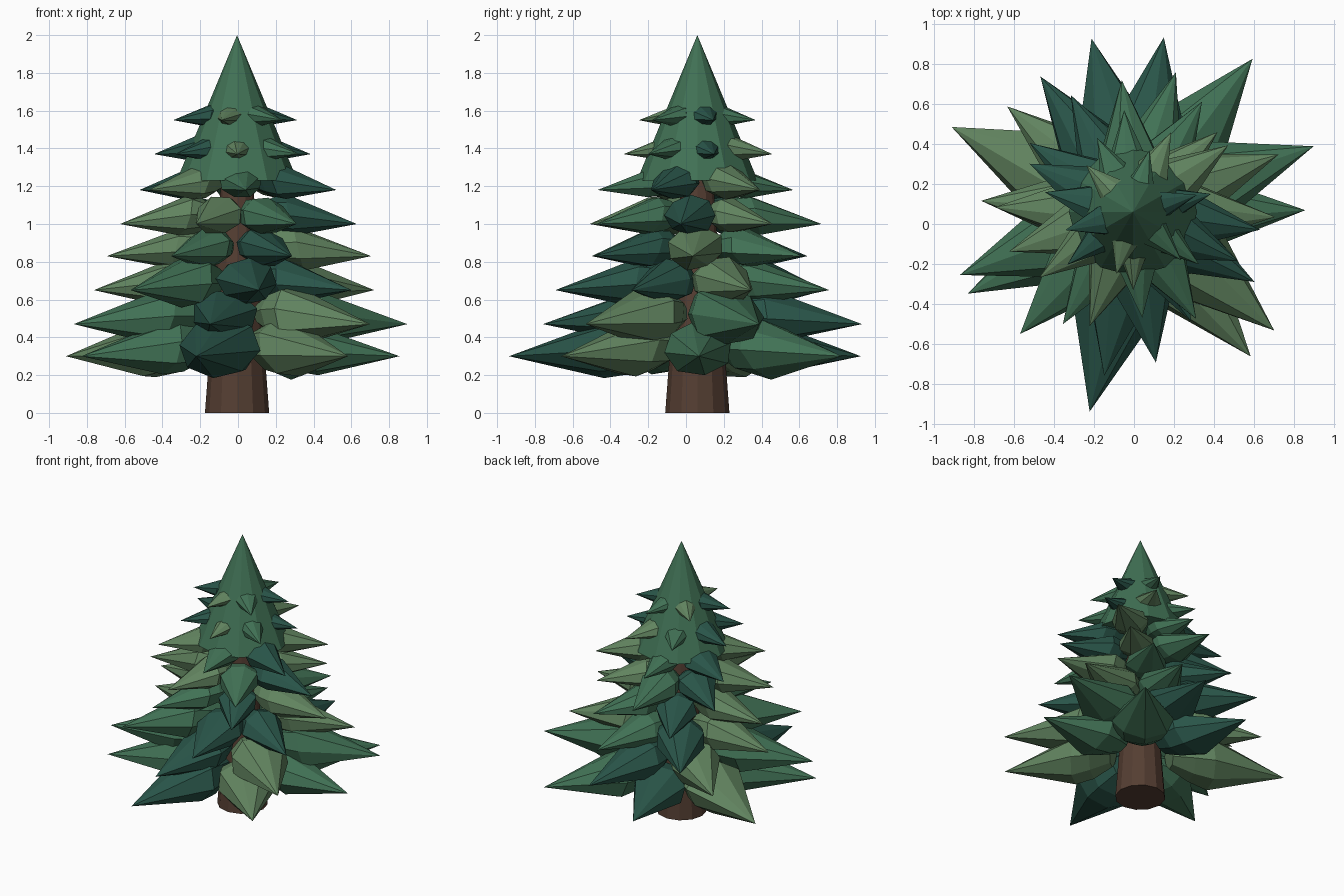
import bpy
import bmesh
import random
from math import cos, sin, tau, radians
from mathutils import Vector, Matrix

random.seed(4)
cube = bpy.data.objects.get("Cube")
if cube:
    bpy.data.objects.remove(cube, do_unlink=True)

AXIS = Vector((-0.005, 0.06, 0))


def material(name, rgb):
    mat = bpy.data.materials.new(name)
    mat.use_nodes = True
    mat.diffuse_color = (*rgb, 1)
    bsdf = mat.node_tree.nodes["Principled BSDF"]
    bsdf.inputs["Base Color"].default_value = (*rgb, 1)
    bsdf.inputs["Roughness"].default_value = 0.9
    return mat


GREENS = {
    "D": material("dark_needles", (0.022, 0.09, 0.066)),
    "M": material("mid_needles", (0.052, 0.165, 0.09)),
    "L": material("light_needles", (0.12, 0.23, 0.115)),
}
BARK = material("bark", (0.09, 0.048, 0.032))


def add_object(name, bm, mat):
    bmesh.ops.recalc_face_normals(bm, faces=bm.faces)
    mesh = bpy.data.meshes.new(name)
    bm.to_mesh(mesh)
    bm.free()
    mesh.materials.append(mat)
    obj = bpy.data.objects.new(name, mesh)
    bpy.context.collection.objects.link(obj)
    return obj


def cone(name, sides, r_low, r_top, z_low, z_top, mat):
    bm = bmesh.new()
    place = Matrix.Translation(AXIS + Vector((0, 0, (z_low + z_top) / 2)))
    bmesh.ops.create_cone(bm, cap_ends=True, segments=sides, radius1=r_low,
                          radius2=r_top, depth=z_top - z_low, matrix=place)
    return add_object(name, bm, mat)


def branch(name, reach, z_tip, angle, mat, sides=8):
    """Pointed, slightly drooping bough with a rounded inner end."""
    bm = bmesh.new()
    tip = bm.verts.new((reach, 0, z_tip))
    half_w, half_h = 0.215 * reach, 0.165 * reach
    spin = random.uniform(0, tau / sides)
    rings = []
    # distance from the axis and relative thickness of each ring
    for dist, size in ((0.46, 1.0), (0.33, 0.85), (0.2, 0.45)):
        ring = []
        for i in range(sides):
            a = spin + tau * i / sides
            k = size * random.uniform(0.93, 1.07)
            ring.append(bm.verts.new((
                reach * (dist - 0.04 * sin(a) * size),
                half_w * cos(a) * k,
                z_tip + 0.045 * min(1, reach / 0.6) + half_h * sin(a) * k)))
        rings.append(ring)
    for i in range(sides):
        j = (i + 1) % sides
        bm.faces.new((tip, rings[0][i], rings[0][j]))
        for outer, inner in zip(rings, rings[1:]):
            bm.faces.new((outer[i], inner[i], inner[j], outer[j]))
    bm.faces.new(rings[-1])
    bmesh.ops.transform(
        bm, verts=bm.verts,
        matrix=Matrix.Translation(AXIS) @ Matrix.Rotation(radians(angle), 4, "Z"))
    return add_object(name, bm, mat)


# Trunk and crown
cone("trunk", 12, 0.17, 0.14, 0, 0.4, BARK)
cone("inner_trunk", 12, 0.14, 0.08, 0.4, 1.3, BARK)
cone("crown", 12, 0.32, 0, 1.23, 2.0, GREENS["M"])

# Tiers of boughs: tip height, first angle, colours, reach of each bough
TIERS = [
    (0.30, 0.6, "MMDLMDL", (0.86, 0.97, 0.89, 1.0, 0.92, 1.02, 0.93)),
    (0.47, 20, "MDLMDL", (0.96, 0.885, 0.82, 0.92, 0.83, 0.92)),
    (0.65, 21.5, "LMDLMDD", (0.78, 0.73, 0.82, 0.76, 0.83, 0.76, 0.7)),
    (0.83, 358, "LMDLMD", (0.71, 0.65, 0.66, 0.69, 0.66, 0.62)),
    (1.00, 352, "DLMDLLM", (0.64, 0.58, 0.66, 0.62, 0.65, 0.61, 0.62)),
    (1.18, 35, "LMDLMD", (0.58, 0.51, 0.57, 0.57, 0.53, 0.58)),
    (1.37, 13, "DLMDDLM", (0.4, 0.44, 0.41, 0.45, 0.42, 0.39, 0.42)),
    (1.55, 15, "DMLDLM", (0.33, 0.32, 0.33, 0.35, 0.32, 0.34)),
]
for t, (z_tip, start, colours, reaches) in enumerate(TIERS):
    for i, (c, reach) in enumerate(zip(colours, reaches)):
        branch(f"branch_tier{t + 1}_{i + 1}", reach, z_tip,
               start + 360 * i / len(colours), GREENS[c])
